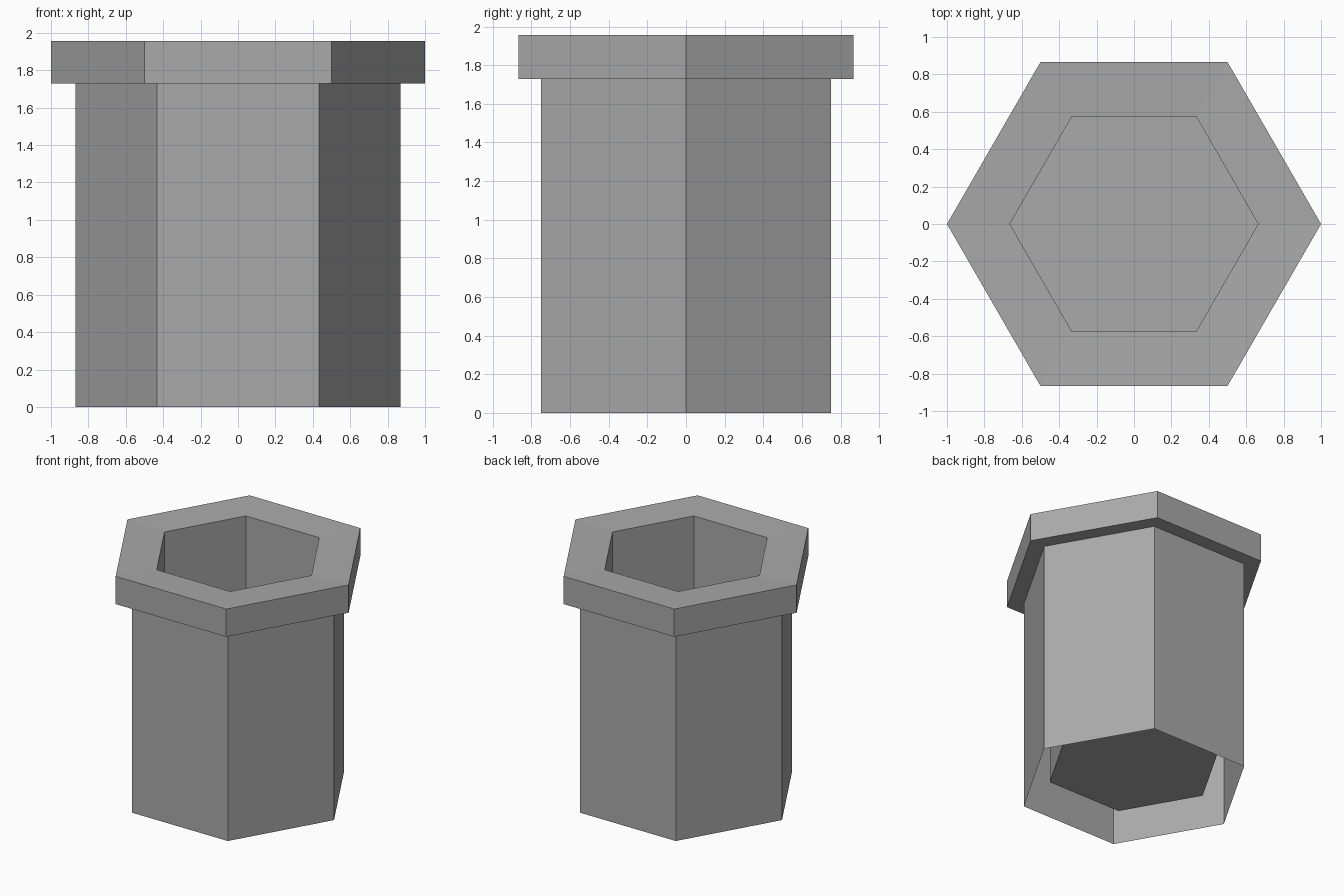
import bpy
import bmesh
import math

if "Cube" in bpy.data.objects:
    bpy.data.objects.remove(bpy.data.objects["Cube"])

SIDES = 6

# Single plain grey
grey = bpy.data.materials.new("plain_grey")
grey.diffuse_color = (0.4, 0.4, 0.4, 1.0)
grey.use_nodes = True
grey.node_tree.nodes["Principled BSDF"].inputs["Base Color"].default_value = grey.diffuse_color

# (radius, height) from the open foot, up the shaft, round the collar, down the well
profile = [
    (0.868, 0.0),
    (0.868, 1.73),
    (1.0, 1.73),
    (1.0, 1.957),
    (0.664, 1.945),
    (0.664, 0.167),
]


def ring(bm, radius, height):
    step = 2 * math.pi / SIDES
    return [bm.verts.new((radius * math.cos(i * step), radius * math.sin(i * step), height))
            for i in range(SIDES)]


# Hexagonal socket: thin skin swept through the profile
bm = bmesh.new()
rings = [ring(bm, r, z) for r, z in profile]
for low, high in zip(rings, rings[1:]):
    for i in range(SIDES):
        j = (i + 1) % SIDES
        bm.faces.new((low[i], low[j], high[j], high[i]))

# Floor of the well
bm.faces.new(rings[-1])

mesh = bpy.data.meshes.new("hex_socket")
bm.to_mesh(mesh)
bm.free()
mesh.materials.append(grey)
socket = bpy.data.objects.new("hex_socket", mesh)
bpy.context.collection.objects.link(socket)
